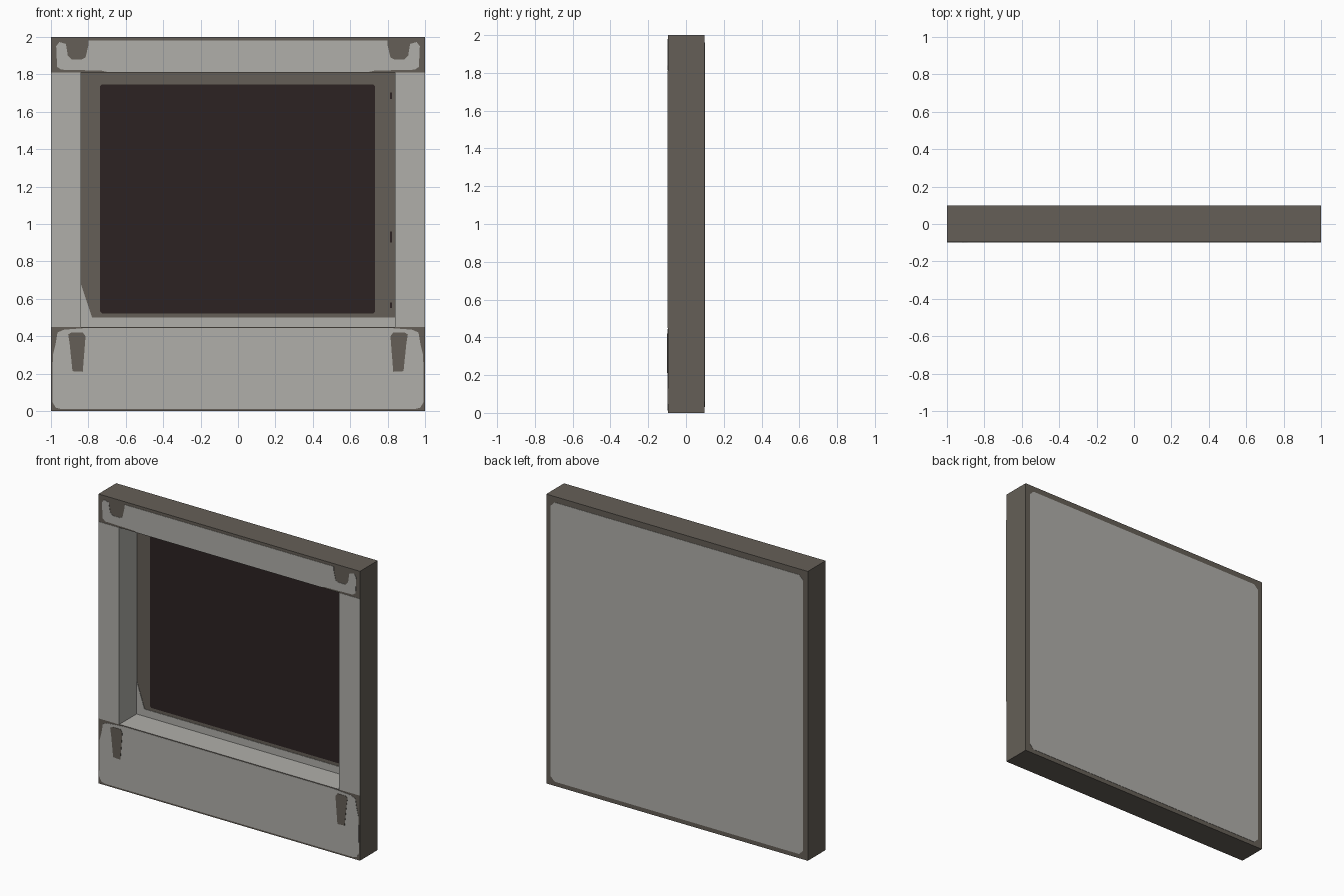
import bpy, bmesh

if "Cube" in bpy.data.objects:
    bpy.data.objects.remove(bpy.data.objects["Cube"])


def material(name, rgb):
    def lin(c):
        c /= 255
        return c / 12.92 if c <= 0.04045 else ((c + 0.055) / 1.055) ** 2.4
    m = bpy.data.materials.new(name)
    m.diffuse_color = (*[lin(c) for c in rgb], 1)
    m.use_nodes = True
    m.node_tree.nodes["Principled BSDF"].inputs["Base Color"].default_value = m.diffuse_color
    return m


PALE = material("pale_grey", (176, 175, 170))
BROWN = material("worn_brown", (101, 95, 87))
DARK = material("dark_glass", (44, 34, 34))


def finish(name, bm, mats):
    bmesh.ops.recalc_face_normals(bm, faces=bm.faces)
    me = bpy.data.meshes.new(name)
    bm.to_mesh(me)
    bm.free()
    for m in mats:
        me.materials.append(m)
    ob = bpy.data.objects.new(name, me)
    bpy.context.collection.objects.link(ob)
    return ob


def plate(name, pts, y0, y1, mat):
    """Thin flat plate from an x-z outline between two depths."""
    bm = bmesh.new()
    a = [bm.verts.new((x, y0, z)) for x, z in pts]
    b = [bm.verts.new((x, y1, z)) for x, z in pts]
    bm.faces.new(a)
    bm.faces.new(b[::-1])
    n = len(pts)
    for i in range(n):
        bm.faces.new((a[i], a[(i + 1) % n], b[(i + 1) % n], b[i]))
    return finish(name, bm, [mat])


def flip(pts):
    return [(-x, z) for x, z in pts]


def both(half):
    """Close a left half outline with its mirror image."""
    return half + flip(half)[::-1]


def rect(x0, x1, z0, z1, c=0.0):
    if c == 0:
        return [(x0, z0), (x1, z0), (x1, z1), (x0, z1)]
    return [(x0 + c, z0), (x1 - c, z0), (x1, z0 + c), (x1, z1 - c),
            (x1 - c, z1), (x0 + c, z1), (x0, z1 - c), (x0, z0 + c)]


FRONT, BACK, FLOOR = -0.096, 0.098, 0.095

# Frame body with a deep window recess; pale reveals, brown elsewhere
bm = bmesh.new()
outer, inner = rect(-1, 1, 0, 2), rect(-0.84, 0.84, 0.45, 1.81)
of, ob_, nf, nb = [[bm.verts.new((x, y, z)) for x, z in p] for p, y in
                   ((outer, FRONT), (outer, BACK), (inner, FRONT), (inner, FLOOR))]
for i in range(4):
    j = (i + 1) % 4
    bm.faces.new((of[i], of[j], nf[j], nf[i]))
    bm.faces.new((of[i], ob_[i], ob_[j], of[j]))
    bm.faces.new((nf[i], nf[j], nb[j], nb[i])).material_index = 1
bm.faces.new(ob_)
bm.faces.new(nb)
finish("frame_body", bm, [BROWN, PALE])

# Pale paint on the front: top band with notches, lower band, side posts
plate("top_band_paint", both([
    (-0.80, 1.98), (-0.80, 1.955), (-0.815, 1.89), (-0.835, 1.88),
    (-0.89, 1.88), (-0.91, 1.90), (-0.92, 1.963), (-0.955, 1.973),
    (-0.972, 1.95), (-0.967, 1.84), (-0.945, 1.825), (-0.73, 1.82),
    (-0.70, 1.813)]), FRONT, -0.098, PALE)
plate("lower_band_paint", both([
    (-0.80, 0.445), (-0.93, 0.435), (-0.965, 0.42), (-0.975, 0.36),
    (-0.99, 0.30), (-0.993, 0.05), (-0.975, 0.018), (-0.95, 0.012)]),
    FRONT, -0.098, PALE)
post = rect(-1, -0.84, 0.45, 1.81)
tab = [(-0.908, 0.41), (-0.89, 0.42), (-0.83, 0.42), (-0.815, 0.40),
       (-0.83, 0.21), (-0.885, 0.213), (-0.90, 0.36)]
for side, fn in (("left", list), ("right", flip)):
    plate("side_post_paint_" + side, fn(post), FRONT, -0.098, PALE)
    plate("lower_tab_" + side, fn(tab), FRONT, -0.1, BROWN)

# Window pane and pale ledge on the recess floor
plate("window_pane", rect(-0.737, 0.733, 0.522, 1.746, 0.01), FLOOR, 0.092, DARK)
plate("ledge_paint", [(-0.84, 0.45), (0.84, 0.45), (0.84, 0.50),
                      (-0.78, 0.50), (-0.84, 0.68)], FLOOR, 0.092, PALE)
for i, (z, h) in enumerate(((1.685, 0.018), (0.93, 0.03), (0.565, 0.015))):
    plate(f"pane_chip_{i}", rect(0.812, 0.824, z - h, z + h), FLOOR, 0.092, DARK)

# Pale back panel inside a narrow brown border
plate("back_panel", rect(-0.965, 0.965, 0.03, 1.96, 0.03), BACK, 0.1, PALE)
